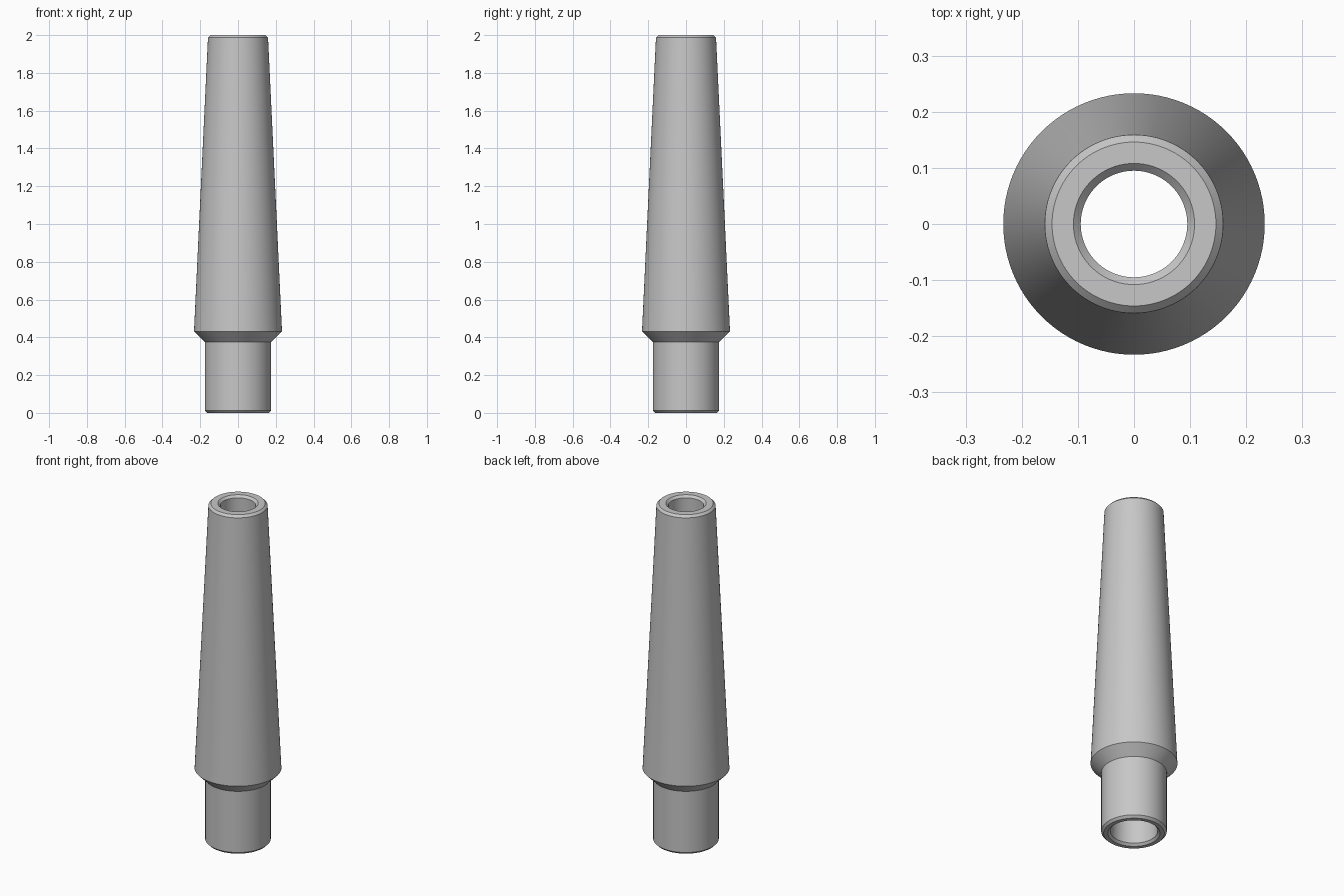
import bpy
import bmesh
import math

cube = bpy.data.objects.get("Cube")
if cube:
    bpy.data.objects.remove(cube, do_unlink=True)

SEGMENTS = 96
CHAMFER = 0.013

# Plain grey material
grey = bpy.data.materials.new("plain grey")
grey.use_nodes = True
colour = (0.57, 0.57, 0.57, 1.0)
grey.diffuse_color = colour
grey.node_tree.nodes["Principled BSDF"].inputs["Base Color"].default_value = colour


def lathe(name, profile, material):
    """Turn a closed (radius, height) profile around the z axis."""
    bm = bmesh.new()
    rings = []
    for radius, z in profile:
        ring = []
        for i in range(SEGMENTS):
            a = math.tau * i / SEGMENTS
            ring.append(bm.verts.new((radius * math.cos(a), radius * math.sin(a), z)))
        rings.append(ring)
    for lower, upper in zip(rings, rings[1:] + rings[:1]):
        for i in range(SEGMENTS):
            j = (i + 1) % SEGMENTS
            bm.faces.new((lower[i], lower[j], upper[j], upper[i]))
    bmesh.ops.recalc_face_normals(bm, faces=bm.faces)
    mesh = bpy.data.meshes.new(name)
    bm.to_mesh(mesh)
    bm.free()
    mesh.materials.append(material)
    obj = bpy.data.objects.new(name, mesh)
    bpy.context.collection.objects.link(obj)
    bpy.ops.object.select_all(action="DESELECT")
    obj.select_set(True)
    bpy.context.view_layer.objects.active = obj
    bpy.ops.object.shade_smooth_by_angle(angle=math.radians(25))
    return obj


# Stem, flared collar, tapered sleeve, then back down the hollow bore
spigot, collar, tip = 0.176, 0.233, 0.159
bore_top, bore_bottom = 0.095, 0.127
lathe("tapered_sleeve", [
    (spigot - CHAMFER, 0),
    (spigot, CHAMFER),
    (spigot, 0.375),
    (collar, 0.432),
    (tip, 2 - CHAMFER),
    (tip - CHAMFER, 2),
    (bore_top + CHAMFER, 2),
    (bore_top, 2 - CHAMFER),
    (bore_bottom, CHAMFER),
    (bore_bottom + CHAMFER, 0),
], grey)
